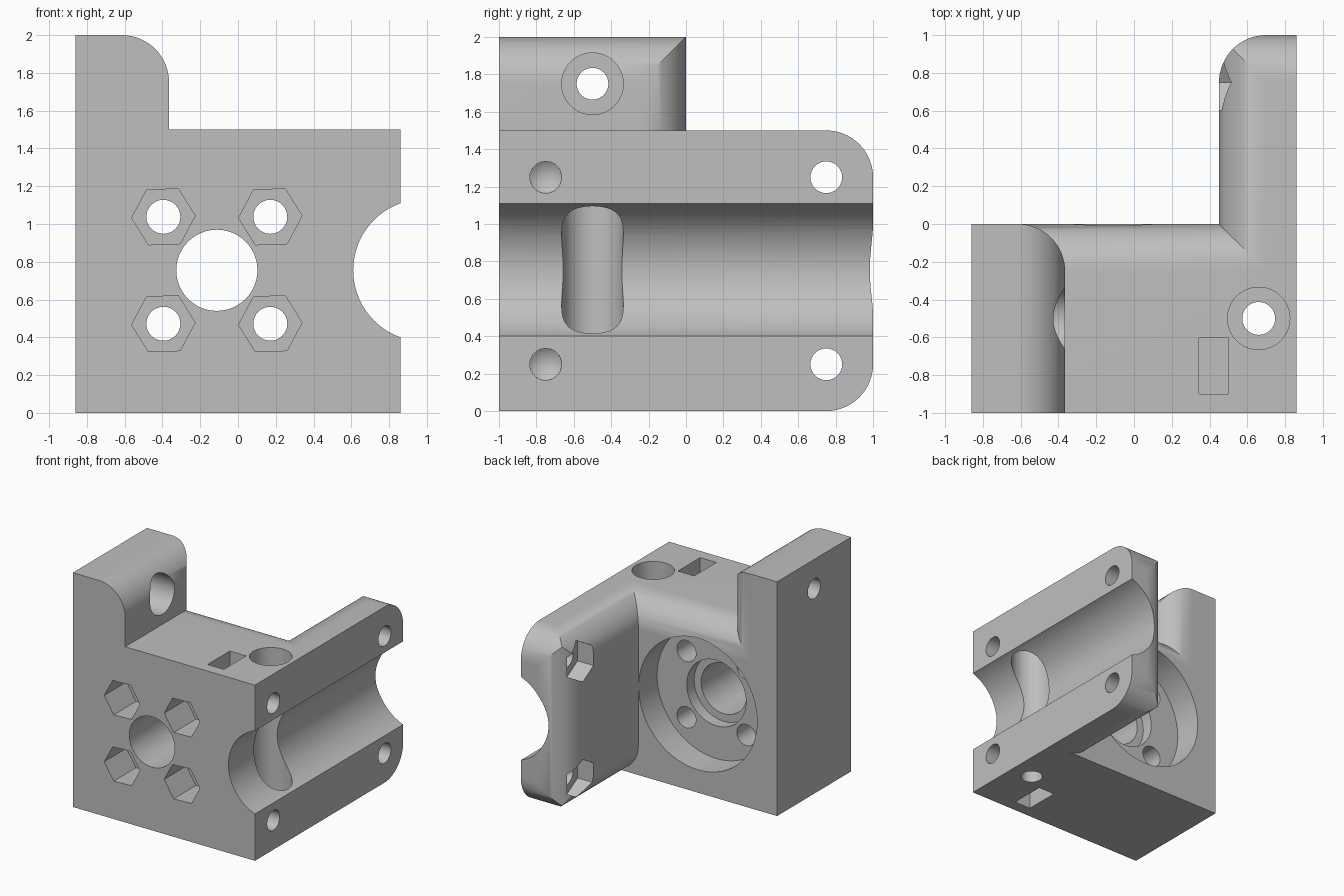
import bpy, bmesh, math
from mathutils import Matrix, Vector

if "Cube" in bpy.data.objects:
    bpy.data.objects.remove(bpy.data.objects["Cube"], do_unlink=True)

FILLET = 0.25


def place(axis, a, b, t):
    """Point from profile coordinates (a, b) at distance t along an axis."""
    return {"x": (t, a, b), "y": (a, t, b), "z": (a, b, t)}[axis]


def prism(name, profile, axis, lo, hi):
    bm = bmesh.new()
    face = bm.faces.new([bm.verts.new(place(axis, a, b, lo)) for a, b in profile])
    new = bmesh.ops.extrude_face_region(bm, geom=[face])["geom"]
    step = Vector(place(axis, 0, 0, hi - lo))
    bmesh.ops.translate(bm, vec=step, verts=[v for v in new if isinstance(v, bmesh.types.BMVert)])
    bmesh.ops.recalc_face_normals(bm, faces=bm.faces)
    mesh = bpy.data.meshes.new(name)
    bm.to_mesh(mesh)
    bm.free()
    obj = bpy.data.objects.new(name, mesh)
    bpy.context.collection.objects.link(obj)
    return obj


def rounded(a0, a1, b0, b1, corners, seg=16):
    """Rectangle with the listed corners (0..3, counter-clockwise from a0,b0) rounded."""
    pts = []
    signs = [(1, 1), (-1, 1), (-1, -1), (1, -1)]
    for i, (a, b) in enumerate([(a0, b0), (a1, b0), (a1, b1), (a0, b1)]):
        if i not in corners:
            pts.append((a, b))
            continue
        ca, cb = a + signs[i][0] * FILLET, b + signs[i][1] * FILLET
        for k in range(seg + 1):
            ang = math.pi * (1 + i / 2) + math.pi / 2 * k / seg
            pts.append((ca + FILLET * math.cos(ang), cb + FILLET * math.sin(ang)))
    return pts


def circle(a, b, r, n=48, turn=0.0):
    return [(a + r * math.cos(turn + math.tau * k / n), b + r * math.sin(turn + math.tau * k / n))
            for k in range(n)]


def combine(obj, tool, operation):
    """Apply a boolean and discard the tool."""
    tool.hide_render = True
    mod = obj.modifiers.new("cut", "BOOLEAN")
    mod.operation, mod.object, mod.solver = operation, tool, "EXACT"
    bpy.context.view_layer.objects.active = obj
    bpy.ops.object.modifier_apply(modifier=mod.name)
    bpy.data.objects.remove(tool, do_unlink=True)


def cut(profile, axis, lo, hi):
    combine(block, prism("cutter", profile, axis, lo, hi), "DIFFERENCE")


# Main block with rounded top back edge
block = prism("mounting_block", rounded(-1, 0, 0, 1.5, [2]), "x", -0.86, 0.86)

# Tall column, rounded on its inner top and inner back edges
column = prism("column", rounded(-0.86, -0.365, 0, 2, [2]), "y", -1, 0)
combine(column, prism("column_plan", rounded(-1.5, -0.365, -1.5, 0, [2]), "z", -0.5, 2.5), "INTERSECT")
combine(block, column, "UNION")

# Clamp arm reaching backwards, rounded inside and at its end
arm = prism("arm", rounded(0.45, 0.86, 0, 1.5, [0, 3]), "y", -0.6, 1)
combine(arm, prism("arm_plan", rounded(0.45, 1.5, -1.5, 1, [3]), "z", -0.5, 2.5), "INTERSECT")
combine(arm, prism("arm_side", rounded(-1.5, 1, 0, 1.5, [1, 2]), "x", -0.5, 1.5), "INTERSECT")
combine(block, arm, "UNION")

# Half-round channel along the side face
cut(circle(0.987, 0.755, 0.377, 72), "y", -1.2, 1.2)

# Round motor recess, bearing seat and shaft hole
HUB = (-0.112, 0.755)
cut(circle(*HUB, 0.56, 72), "y", -0.25, 0.2)
cut(circle(*HUB, 0.28), "y", -0.35, -0.2)
cut(circle(*HUB, 0.215), "y", -1.2, -0.3)

# Four screw holes with hexagonal pockets at the front
for dx in (-0.283, 0.283):
    for dz in (-0.283, 0.283):
        x, z = HUB[0] + dx, HUB[1] + dz
        cut(circle(x, z, 0.09, 32), "y", -1.2, -0.2)
        cut(circle(x, z, 0.168, 6, math.radians(2)), "y", -1.2, -0.7)

# Vertical filament hole, narrow at the bottom
cut(circle(0.66, -0.5, 0.165), "z", 0.2, 1.7)
cut(circle(0.66, -0.5, 0.087, 32), "z", -0.2, 0.4)

# Clamp screws: arm holes with nut pockets, drilled holes with nut slots
for z in (0.25, 1.25):
    cut(circle(0.75, z, 0.085, 32), "x", 0.3, 1.2)
    cut(circle(0.75, z, 0.168, 6, math.pi / 2), "x", 0.2, 0.6)
    cut(circle(-0.75, z, 0.085, 32), "x", 0.3, 1.2)
    bpy.ops.mesh.primitive_cone_add(vertices=32, radius1=0.085, radius2=0, depth=0.06,
                                    location=(0.271, -0.75, z), rotation=(0, -math.pi / 2, 0))
    combine(block, bpy.context.object, "DIFFERENCE")
slot = [(0.343, -0.9), (0.497, -0.9), (0.497, -0.6), (0.343, -0.6)]
cut(slot, "z", 1.09, 1.7)
cut(slot, "z", -0.2, 0.41)

# Counterbored cross hole in the column
cut(circle(-0.5, 1.75, 0.085, 32), "x", -1.1, 0)
cut(circle(-0.5, 1.75, 0.165), "x", -0.61, 0)

# Grey plastic
mat = bpy.data.materials.new("grey_plastic")
grey = (0.52, 0.52, 0.52, 1)
mat.diffuse_color = grey
mat.use_nodes = True
next(n for n in mat.node_tree.nodes if n.type == "BSDF_PRINCIPLED").inputs["Base Color"].default_value = grey
block.data.materials.clear()
block.data.materials.append(mat)
for poly in block.data.polygons:
    poly.material_index = 0

bpy.ops.object.select_all(action="DESELECT")
block.select_set(True)
bpy.context.view_layer.objects.active = block
bpy.ops.object.shade_smooth_by_angle(angle=math.radians(30))
